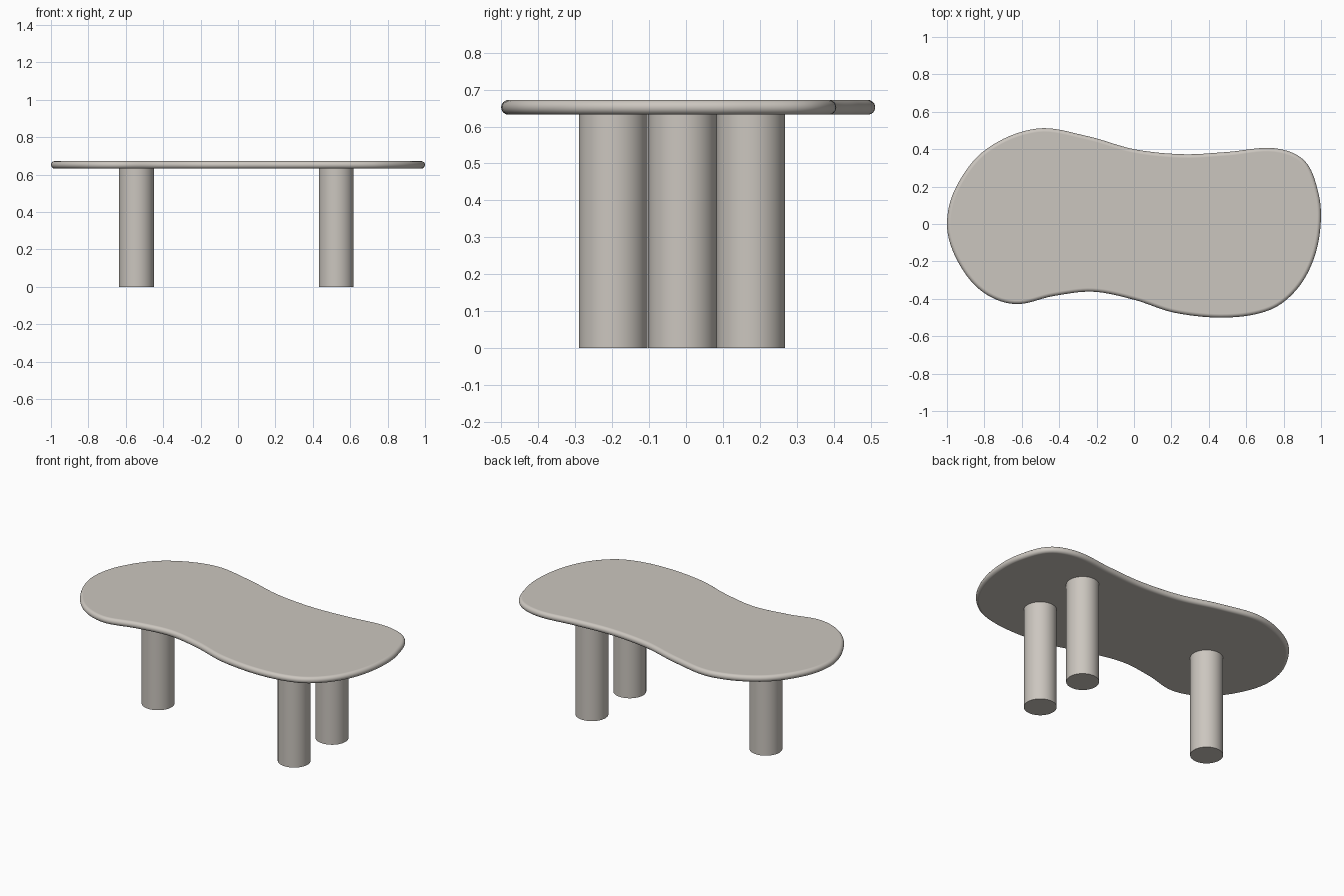
import bpy, bmesh, math
from mathutils import Vector
from mathutils.geometry import interpolate_bezier

if "Cube" in bpy.data.objects:
    bpy.data.objects.remove(bpy.data.objects["Cube"])

stone = bpy.data.materials.new("warm grey")
stone.diffuse_color = (0.60, 0.565, 0.52, 1)
stone.use_nodes = True
stone.node_tree.nodes["Principled BSDF"].inputs["Base Color"].default_value = stone.diffuse_color

TOP_Z, BOTTOM_Z = 0.672, 0.632

# Freeform outline of the table top, clockwise from the left end
outline = [(-1, 0), (-0.95, 0.2), (-0.79, 0.40), (-0.52, 0.51), (-0.25, 0.47),
           (0, 0.40), (0.26, 0.373), (0.5, 0.385), (0.75, 0.405), (0.91, 0.34),
           (0.985, 0.17), (0.998, 0), (0.96, -0.19), (0.87, -0.35), (0.73, -0.458),
           (0.5, -0.50), (0.22, -0.475), (0, -0.405), (-0.22, -0.362),
           (-0.43, -0.385), (-0.64, -0.428), (-0.82, -0.355), (-0.95, -0.185)]


def smooth_loop(points, steps):
    """Closed smooth curve through the points."""
    p = [Vector((x, y, 0)) for x, y in points]
    n = len(p)

    def tangent(i):
        return (p[(i + 1) % n] - p[i - 1]).normalized()
    result = []
    for i in range(n):
        a, b = p[i], p[(i + 1) % n]
        d = (b - a).length / 3
        result += interpolate_bezier(a, a + tangent(i) * d,
                                     b - tangent((i + 1) % n) * d, b, steps + 1)[:-1]
    return result


def finish(bm, name, angle):
    bmesh.ops.recalc_face_normals(bm, faces=bm.faces[:])
    mesh = bpy.data.meshes.new(name)
    bm.to_mesh(mesh)
    bm.free()
    mesh.materials.append(stone)
    obj = bpy.data.objects.new(name, mesh)
    bpy.context.collection.objects.link(obj)
    bpy.ops.object.select_all(action='DESELECT')
    obj.select_set(True)
    bpy.context.view_layer.objects.active = obj
    bpy.ops.object.shade_smooth_by_angle(angle=math.radians(angle))
    return obj


# Table top: outline swept through a half-round edge, flat above and below
loop = smooth_loop(outline, 8)
n = len(loop)
normals = []
for i in range(n):
    t = (loop[(i + 1) % n] - loop[i - 1]).normalized()
    normals.append(Vector((-t.y, t.x, 0)))
radius = (TOP_Z - BOTTOM_Z) / 2
mid = (TOP_Z + BOTTOM_Z) / 2
bm = bmesh.new()
rings = []
SEG = 12
for k in range(SEG + 1):
    a = -math.pi / 2 + math.pi * k / SEG
    inset, z = radius * (1 - math.cos(a)), mid + radius * math.sin(a)
    rings.append([bm.verts.new((q - m * inset) + Vector((0, 0, z)))
                  for q, m in zip(loop, normals)])
for lower, upper in zip(rings, rings[1:]):
    for i in range(n):
        j = (i + 1) % n
        bm.faces.new((lower[i], lower[j], upper[j], upper[i]))
bm.faces.new(rings[0])
bm.faces.new(rings[-1])
# flat caps stay evenly shaded
top = finish(bm, "table_top", 5)
for poly in top.data.polygons:
    poly.use_smooth = True
for edge in top.data.edges:
    edge.use_edge_sharp = False
top.modifiers.new("even_caps", 'WEIGHTED_NORMAL').weight = 100

# Three round legs: one on the left, two on the right
for name, x, y in (("left_leg", -0.543, -0.01),
                   ("front_right_leg", 0.525, -0.197),
                   ("back_right_leg", 0.525, 0.175)):
    bm = bmesh.new()
    bmesh.ops.create_cone(bm, cap_ends=True, segments=64, radius1=0.093,
                          radius2=0.093, depth=BOTTOM_Z + 0.003)
    bmesh.ops.translate(bm, verts=bm.verts[:], vec=(x, y, (BOTTOM_Z + 0.003) / 2))
    finish(bm, name, 40)
